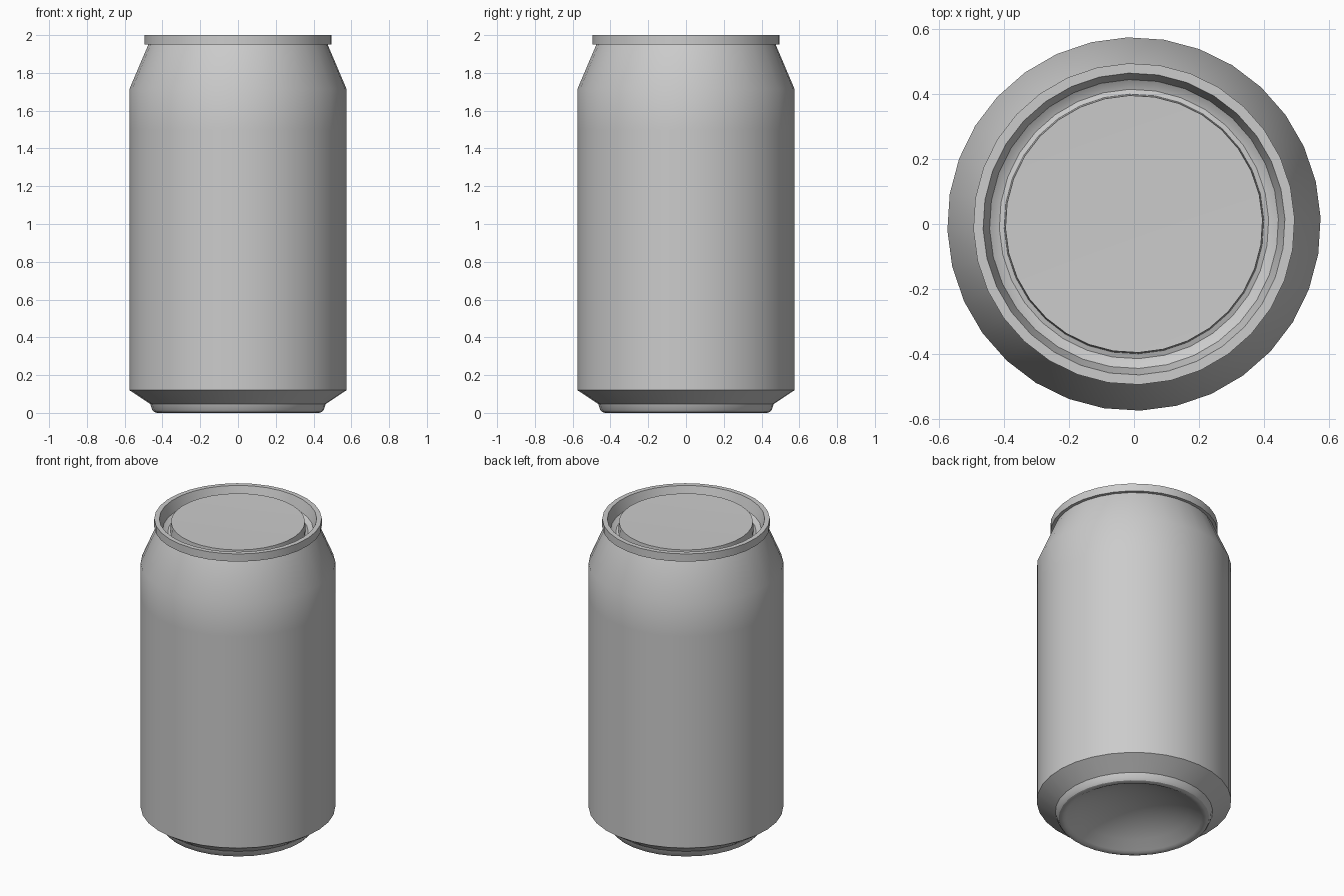
import bpy
import bmesh
from math import cos, sin, pi, radians

SIDES = 32
TURN = radians(2)

cube = bpy.data.objects.get("Cube")
if cube:
    bpy.data.objects.remove(cube, do_unlink=True)

# Bare metal colour
metal = bpy.data.materials.new("Grey metal")
metal.use_nodes = True
GREY = (0.6, 0.6, 0.6, 1)
metal.diffuse_color = GREY
metal.node_tree.nodes["Principled BSDF"].inputs["Base Color"].default_value = GREY


def revolve(name, profile):
    """Turn (radius, height) points around z; a zero radius becomes a pole."""
    bm = bmesh.new()
    rings = []
    for r, z in profile:
        if r == 0:
            rings.append([bm.verts.new((0, 0, z))] * SIDES)
        else:
            angles = [TURN + 2 * pi * k / SIDES for k in range(SIDES)]
            rings.append([bm.verts.new((r * cos(a), r * sin(a), z)) for a in angles])
    for low, high in zip(rings, rings[1:]):
        for k in range(SIDES):
            n = (k + 1) % SIDES
            corners = [low[k], low[n], high[n], high[k]]
            bm.faces.new(list(dict.fromkeys(corners)))
    mesh = bpy.data.meshes.new(name)
    bm.to_mesh(mesh)
    bm.free()
    mesh.materials.append(metal)
    obj = bpy.data.objects.new(name, mesh)
    bpy.context.collection.objects.link(obj)
    bpy.ops.object.select_all(action="DESELECT")
    obj.select_set(True)
    bpy.context.view_layer.objects.active = obj
    bpy.ops.object.shade_smooth_by_angle(angle=radians(30))
    return obj


# Domed underside, rounded standing ring and bevel up to the body
DOME_R, DOME_H, STEPS = 0.40, 0.12, 6
ball = (DOME_R ** 2 + DOME_H ** 2) / (2 * DOME_H)
dome = []
for i in range(STEPS + 1):
    r = DOME_R * i / STEPS
    dome.append((r, 0.01 + DOME_H - ball + (ball ** 2 - r ** 2) ** 0.5))
revolve("base", dome + [(0.415, 0.002), (0.43, 0), (0.445, 0.005),
                        (0.455, 0.017), (0.465, 0.047), (0.575, 0.12)])

# Straight wall and tapered shoulder
revolve("body", [(0.575, 0.12), (0.575, 1.5), (0.575, 1.715), (0.475, 1.95)])

# Seam rim, inner wall, groove and raised lid panel
revolve("rim_and_lid", [(0.475, 1.95), (0.495, 1.95), (0.495, 2), (0.465, 2),
                        (0.445, 1.93), (0.43, 1.92), (0.415, 1.915), (0.40, 1.92),
                        (0.396, 1.98), (0, 1.973)])
